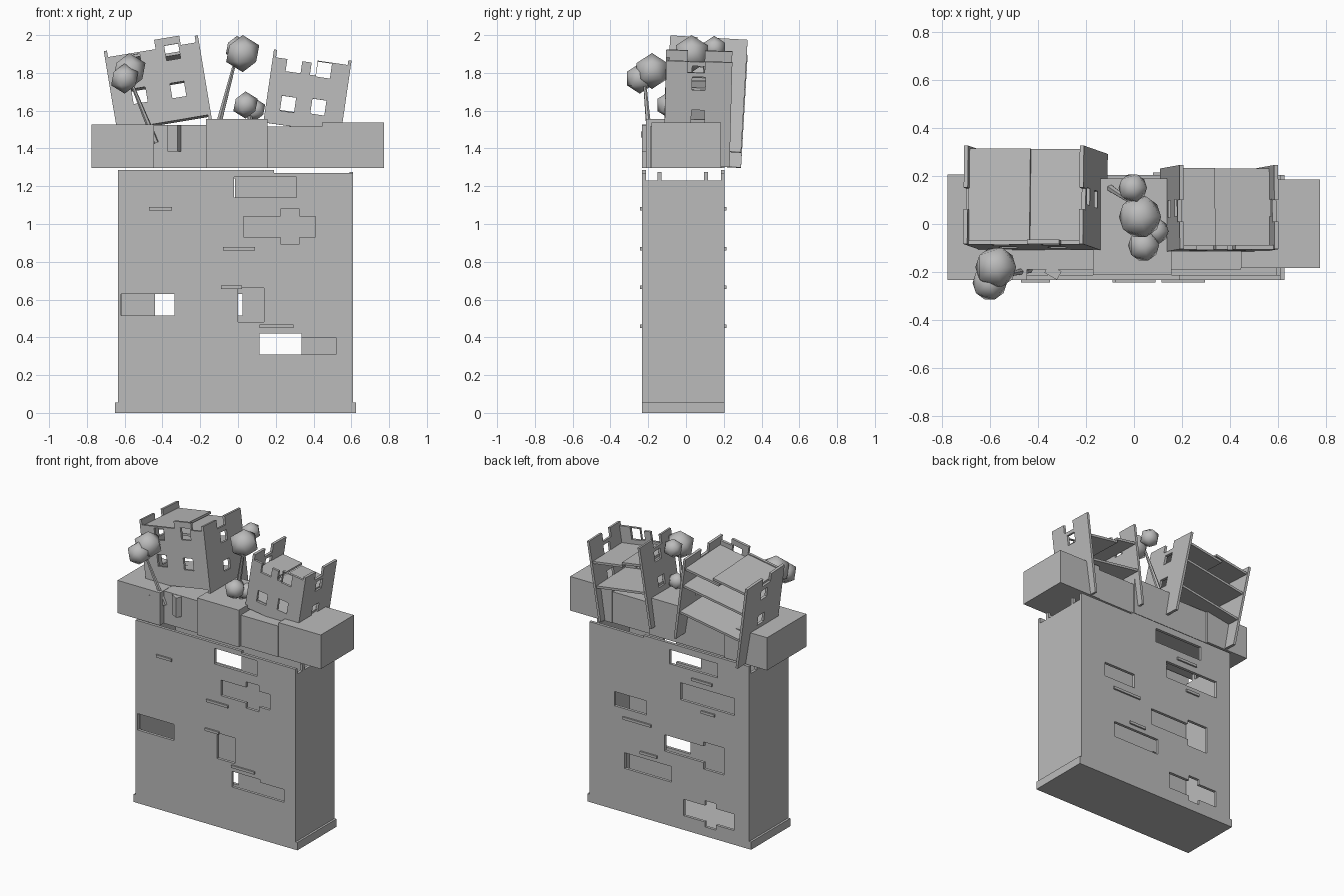
import bpy, bmesh, math
from mathutils import Matrix, Vector

if "Cube" in bpy.data.objects:
    bpy.data.objects.remove(bpy.data.objects["Cube"])

grey = bpy.data.materials.new("concrete_grey")
grey.diffuse_color = (0.5, 0.5, 0.5, 1)
grey.use_nodes = True
grey.node_tree.nodes["Principled BSDF"].inputs["Base Color"].default_value = grey.diffuse_color


def finish(name, bm, matrix=Matrix.Identity(4), smooth=False):
    bmesh.ops.recalc_face_normals(bm, faces=bm.faces[:])
    for f in bm.faces:
        f.smooth = smooth
    me = bpy.data.meshes.new(name)
    bm.to_mesh(me)
    bm.free()
    me.materials.append(grey)
    ob = bpy.data.objects.new(name, me)
    ob.matrix_world = matrix
    bpy.context.collection.objects.link(ob)
    return ob


def box(name, lo, hi, matrix=Matrix.Identity(4)):
    bm = bmesh.new()
    bmesh.ops.create_cube(bm, size=1)
    for v in bm.verts:
        v.co = [lo[i] + (v.co[i] + 0.5) * (hi[i] - lo[i]) for i in range(3)]
    return finish(name, bm, matrix)


def panel(name, solids, holes, t, matrix=Matrix.Identity(4)):
    """Upright slab in local xz, thickness t along +y; rectangles are (x0, z0, x1, z1)."""
    rects = solids + holes
    xs = sorted({r[i] for r in rects for i in (0, 2)})
    zs = sorted({r[i] for r in rects for i in (1, 3)})

    def within(x, z, group):
        return any(r[0] < x < r[2] and r[1] < z < r[3] for r in group)

    bm = bmesh.new()
    for x0, x1 in zip(xs, xs[1:]):
        for z0, z1 in zip(zs, zs[1:]):
            x, z = (x0 + x1) / 2, (z0 + z1) / 2
            if within(x, z, solids) and not within(x, z, holes):
                bm.faces.new([bm.verts.new((a, 0, b)) for a, b in
                              ((x0, z0), (x1, z0), (x1, z1), (x0, z1))])
    bmesh.ops.remove_doubles(bm, verts=bm.verts[:], dist=1e-5)
    geo = bmesh.ops.extrude_face_region(bm, geom=bm.faces[:], use_keep_orig=True)["geom"]
    bmesh.ops.translate(bm, vec=(0, t, 0),
                        verts=[g for g in geo if isinstance(g, bmesh.types.BMVert)])
    return finish(name, bm, matrix)


def side_matrix(x, y=0):
    return Matrix.Translation((x, y, 0)) @ Matrix.Rotation(math.pi / 2, 4, "Z")


# Hollow base building: front and back walls with slots, side walls, floor
T = 0.02
front_holes = [(-0.02, 1.14, 0.31, 1.25),
               (0.03, 0.93, 0.41, 1.04), (0.225, 0.895, 0.325, 1.08),
               (-0.62, 0.515, -0.335, 0.63), (0.0, 0.48, 0.138, 0.66),
               (0.115, 0.31, 0.335, 0.42), (0.335, 0.31, 0.52, 0.40)]
back_holes = [(-0.39, 1.14, -0.015, 1.24), (-0.52, 0.91, -0.10, 1.03),
              (0.165, 0.73, 0.415, 0.83), (-0.28, 0.515, 0.025, 0.63),
              (-0.44, 0.47, -0.28, 0.66), (-0.03, 0.31, 0.335, 0.42),
              (-0.515, 0.10, -0.125, 0.215), (-0.375, 0.065, -0.29, 0.25)]
wall_shape = [(-0.635, 0, 0.19, 1.285), (0.19, 0, 0.61, 1.27)]
panel("base_front_wall", wall_shape, front_holes, T, Matrix.Translation((0, -0.232, 0)))
panel("base_back_wall", wall_shape, back_holes, T, Matrix.Translation((0, 0.184, 0)))
side_shape = [(-0.212, 0, 0.184, 1.23), (-0.152, 1.23, -0.13, 1.275), (0.095, 1.23, 0.117, 1.275)]
for name, x in (("left", -0.635 + T), ("right", 0.61)):
    panel(f"base_{name}_wall", side_shape, [], T, side_matrix(x))
box("base_floor", (-0.635, -0.23, 0), (0.61, 0.202, 0.015))
box("left_plinth", (-0.65, -0.232, 0), (-0.635, 0.204, 0.055))
box("right_plinth", (0.61, -0.232, 0), (0.625, 0.204, 0.055))

# Thin ledges on both long walls
for x0, x1, z in ((-0.47, -0.35, 1.08), (-0.08, 0.09, 0.87),
                  (-0.09, 0.02, 0.665), (0.115, 0.295, 0.458)):
    box("front_ledge", (x0, -0.243, z - 0.009), (x1, -0.23, z + 0.009))
for x0, x1, z in ((-0.35, -0.19, 1.08), (-0.37, -0.265, 0.87),
                  (0.125, 0.345, 0.665), (0.08, 0.21, 0.458)):
    box("back_ledge", (x0, 0.202, z - 0.009), (x1, 0.215, z + 0.009))

# Row of overhanging blocks
for name, x0, x1, y0, y1, z1 in (
        ("far_left", -0.775, -0.445, -0.233, 0.205, 1.527),
        ("left", -0.445, -0.17, -0.19, 0.19, 1.525),
        ("middle", -0.17, 0.155, -0.212, 0.19, 1.557),
        ("right", 0.155, 0.445, -0.19, 0.18, 1.515),
        ("far_right", 0.445, 0.773, -0.183, 0.185, 1.537)):
    box(f"{name}_block", (x0, y0, 1.297), (x1, y1, z1))
box("block_slot", (-0.535, -0.237, 1.457), (-0.517, -0.232, 1.49))
box("block_door", (-0.03, -0.02, 1.385), (0.03, 0.02, 1.523),
    Matrix.Translation((-0.337, -0.2, 0)) @ Matrix.Rotation(math.radians(-30), 4, "Z"))


def window(u, v, w=0.075, h=0.08):
    return (u - w / 2, v - h / 2, u + w / 2, v + h / 2)


def tower(name, pivot, tilt, lean, w, d, h, front, windows, floors):
    """Leaning open-backed tower: front wall, two side walls and floor slabs."""
    m = (Matrix.Translation(pivot) @ Matrix.Rotation(math.radians(tilt), 4, "Y")
         @ Matrix.Rotation(math.radians(-lean), 4, "X"))
    t = 0.017
    panel(f"{name}_front_wall", front, windows, t, m @ Matrix.Translation((0, -d / 2, 0)))
    side = [(-d / 2, 0.03, d / 2, h - 0.06), (-d / 2, h - 0.06, -0.06, h), (0.03, h - 0.06, d / 2, h)]
    side_windows = [window(0, h * 0.8, 0.07, 0.07), window(0, h * 0.5, 0.07, 0.07)]
    for label, x in (("left", -w / 2 + t), ("right", w / 2)):
        panel(f"{name}_{label}_wall", side, side_windows, t, m @ side_matrix(x))
    for u0, u1, v in floors:
        box(f"{name}_floor", (u0, -d / 2 + t, v - 0.008), (u1, d / 2 - 0.01, v + 0.008), m)


tower("left_tower", (-0.355, 0.085, 1.32), -9.5, 3.3, 0.505, 0.41, 0.635,
      [(-0.25, 0.21, 0.25, 0.60), (0.02, 0.60, 0.155, 0.65)],
      [window(-0.105, 0.372), window(0.102, 0.368), window(-0.105, 0.55), window(0.105, 0.57)],
      [(-0.24, 0.02, 0.585), (-0.03, 0.24, 0.56), (-0.24, 0.24, 0.43), (-0.24, 0.24, 0.23)])
tower("right_tower", (0.31, 0.055, 1.306), 8.3, 1.5, 0.415, 0.35, 0.59,
      [(-0.2, 0.2, 0.2, 0.485), (-0.2, 0.485, -0.13, 0.55),
       (-0.05, 0.485, 0.0, 0.55), (0.03, 0.485, 0.2, 0.565)],
      [window(-0.092, 0.314), window(0.069, 0.322), window(0.07, 0.52)],
      [(-0.195, -0.04, 0.46), (-0.04, 0.195, 0.44), (-0.195, 0.195, 0.27)])


# Trees: tapered trunks and faceted foliage
def trunk(a, b):
    a, b = Vector(a), Vector(b)
    bm = bmesh.new()
    bmesh.ops.create_cone(bm, cap_ends=True, segments=6, radius1=0.016,
                          radius2=0.008, depth=(b - a).length)
    m = Matrix.Translation((a + b) / 2) @ (b - a).to_track_quat("Z", "Y").to_matrix().to_4x4()
    finish("tree_trunk", bm, m)


trunk((-0.435, -0.19, 1.43), (-0.57, -0.22, 1.76))
trunk((-0.1, 0.15, 1.54), (-0.01, 0.09, 1.88))
trunk((0.07, -0.05, 1.53), (0.05, -0.07, 1.62))
for x, y, z, r in ((-0.575, -0.18, 1.81, 0.095), (-0.6, -0.245, 1.77, 0.08),
                   (0.025, 0.03, 1.902, 0.098), (-0.005, 0.15, 1.93, 0.066),
                   (0.04, -0.09, 1.63, 0.072), (0.09, -0.03, 1.605, 0.06)):
    bm = bmesh.new()
    bmesh.ops.create_icosphere(bm, subdivisions=1, radius=r)
    finish("tree_foliage", bm, Matrix.Translation((x, y, z)), smooth=True)
